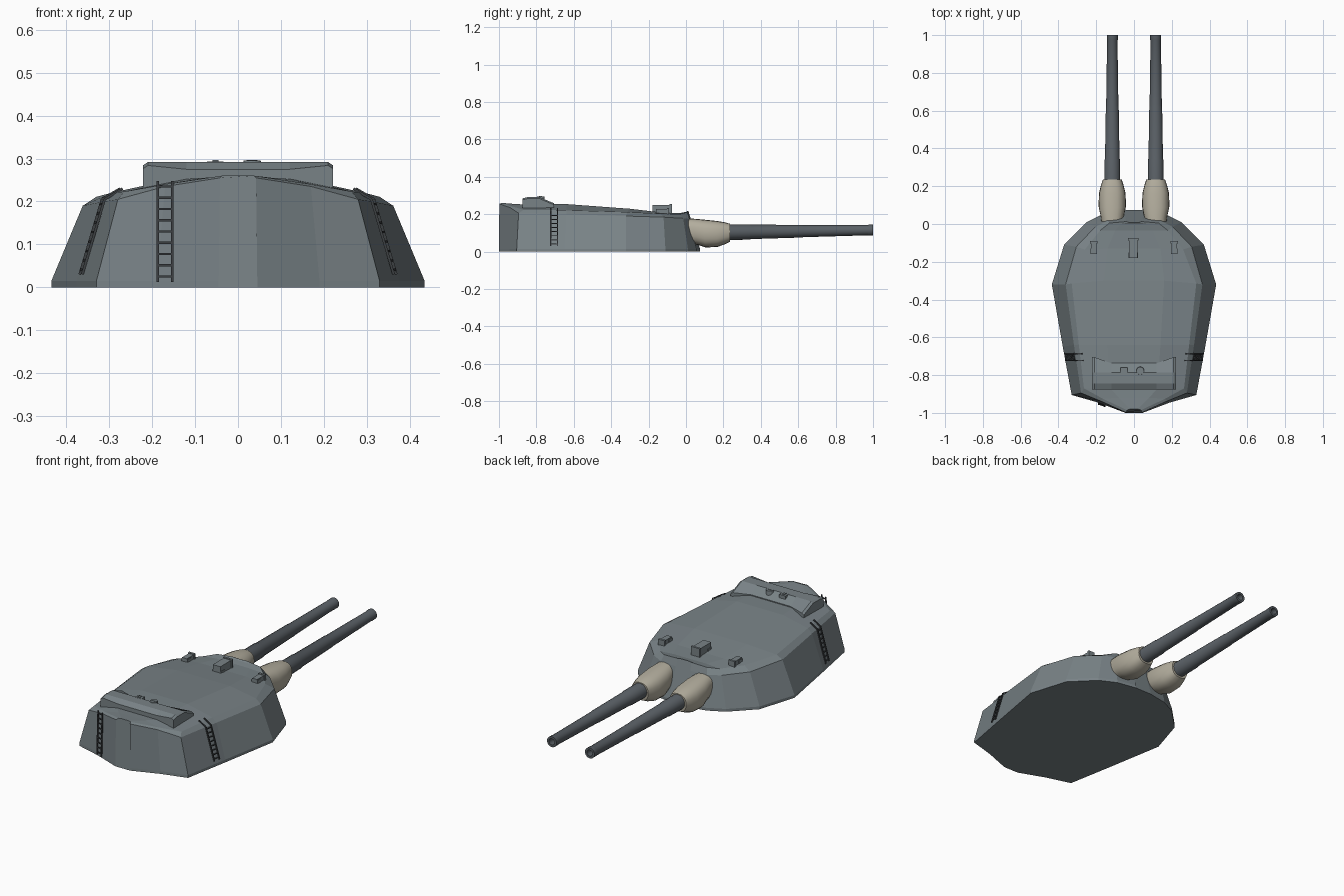
import bpy, bmesh, math
from mathutils import Vector

if "Cube" in bpy.data.objects:
    bpy.data.objects.remove(bpy.data.objects["Cube"])


def mat(name, r, g, b):
    m = bpy.data.materials.new(name)
    m.diffuse_color = (r, g, b, 1)
    m.use_nodes = True
    m.node_tree.nodes["Principled BSDF"].inputs["Base Color"].default_value = m.diffuse_color
    return m


STEEL = mat("steel_grey", 0.19, 0.225, 0.24)
GUN = mat("gun_grey", 0.10, 0.115, 0.13)
CANVAS = mat("canvas", 0.45, 0.42, 0.34)
DARK = mat("ladder_dark", 0.045, 0.05, 0.055)


def finish(bm, name, material, smooth=False):
    bmesh.ops.recalc_face_normals(bm, faces=bm.faces[:])
    me = bpy.data.meshes.new(name)
    bm.to_mesh(me)
    bm.free()
    me.materials.append(material)
    ob = bpy.data.objects.new(name, me)
    bpy.context.collection.objects.link(ob)
    if smooth:
        bpy.ops.object.select_all(action='DESELECT')
        bpy.context.view_layer.objects.active = ob
        ob.select_set(True)
        bpy.ops.object.shade_smooth_by_angle(angle=math.radians(35))
    return ob


def loft(name, rings, material, smooth=False):
    """Skin closed rings of equal point count and cap both ends."""
    bm = bmesh.new()
    rows = [[bm.verts.new(p) for p in ring] for ring in rings]
    n = len(rows[0])
    for a, b in zip(rows, rows[1:]):
        for i in range(n):
            j = (i + 1) % n
            bm.faces.new((a[i], a[j], b[j], b[i]))
    bm.faces.new(rows[0])
    bm.faces.new(rows[-1][::-1])
    return finish(bm, name, material, smooth)


def add_box(bm, x0, x1, y0, y1, z0, z1):
    vs = bmesh.ops.create_cube(bm, size=1)['verts']
    for v in vs:
        v.co = Vector(((x0 + x1) / 2 + v.co.x * (x1 - x0),
                       (y0 + y1) / 2 + v.co.y * (y1 - y0),
                       (z0 + z1) / 2 + v.co.z * (z1 - z0)))


def add_bar(bm, a, b, t):
    """Square bar between two points."""
    a, b = Vector(a), Vector(b)
    d = b - a
    q = d.to_track_quat('Z', 'Y')
    for v in bmesh.ops.create_cube(bm, size=1)['verts']:
        v.co = (a + b) / 2 + q @ Vector((v.co.x * t, v.co.y * t, v.co.z * d.length))


# Armoured gunhouse: stations run rear to front
# (base x,y) (wall top x,y,z) (roof edge x,y,z) (inner roof x,y,z)
stations = [
    ((.045, -1.0), (.042, -.998, .255), (.038, -.985, .26), (.02, -.98, .26)),
    ((.19, -.945), (.17, -.94, .235), (.165, -.925, .241), (.08, -.92, .255)),
    ((.33, -.905), (.28, -.895, .205), (.265, -.87, .223), (.125, -.87, .252)),
    ((.377, -.65), (.318, -.64, .199), (.292, -.64, .221), (.14, -.64, .254)),
    ((.435, -.32), (.362, -.32, .19), (.33, -.315, .211), (.16, -.3, .229)),
    ((.37, -.11), (.305, -.12, .184), (.26, -.135, .203), (.14, -.13, .209)),
    ((.25, .01), (.205, -.015, .178), (.18, -.035, .2), (.1, -.035, .206)),
    ((.16, .055), (.14, .018, .176), (.13, .005, .21), (.07, 0, .212)),
    ((.05, .075), (.045, .025, .176), (.04, .013, .216), (.025, .008, .217)),
]
rings = []
for base, wall, edge, inner in stations:
    half = [(*base, 0), (*base, .015), wall, edge, inner]
    rings.append(half + [(-x, y, z) for x, y, z in reversed(half)])
loft("gunhouse", rings, STEEL)

# Rangefinder housing across the rear roof, with its front edge set back mid-way
rings = []
for x, front, drop in ((-.222, -.705, .008), (-.21, -.705, 0), (-.12, -.737, 0),
                       (.12, -.737, 0), (.21, -.705, 0), (.222, -.705, .008)):
    back_z = .284 if abs(x) > .15 else .275
    rings.append([(x, -.875, .2), (x, -.875, back_z - drop), (x, -.845, .292 - drop),
                  (x, -.785, .292 - drop), (x, front, .258 - drop), (x, front, .2)])
loft("rangefinder_housing", rings, STEEL)

# Two small hatches on the housing
bm = bmesh.new()
add_box(bm, -.072, -.034, -.79, -.76, .27, .293)
add_box(bm, -.06, -.046, -.785, -.77, .29, .297)
finish(bm, "square_hatch", STEEL)
bm = bmesh.new()
for v in bmesh.ops.create_cone(bm, cap_ends=True, segments=16, radius1=.022,
                               radius2=.02, depth=.026)['verts']:
    v.co += Vector((.033, -.777, .282))
add_box(bm, .02, .046, -.781, -.773, .29, .297)
finish(bm, "round_hatch", STEEL)


# Sighting hoods on the forward roof: body plus flared front frame
def hood(name, x, w, y0, y1, z0, z1):
    bm = bmesh.new()
    add_box(bm, x - w / 2, x + w / 2, y0, y1, z0, z1)
    add_box(bm, x - w / 2 - .004, x + w / 2 + .004, y1 - .012, y1, z0, z1 + .004)
    add_box(bm, x - w / 2 - .003, x + w / 2 + .003, y0, y0 + .03, z0, z0 + .028)
    finish(bm, name, STEEL)


hood("sight_hood_centre", -.004, .046, -.18, -.075, .195, .25)
for s, side in ((-1, "left"), (1, "right")):
    hood("sight_hood_" + side, s * .213, .03, -.16, -.09, .195, .228)


def oval(cx, y, cz, rx, rz, n, power=1.0, lean=0.0):
    pts = []
    for i in range(n):
        c, s = math.cos(2 * math.pi * i / n), math.sin(2 * math.pi * i / n)
        c = math.copysign(abs(c) ** power, c)
        s = math.copysign(abs(s) ** power, s)
        pts.append((cx + rx * c, y - lean * s, cz + rz * s))
    return pts


for s, side in ((-1, "left"), (1, "right")):
    cx = s * .115
    # Gun barrel, slightly drooped at the root, with hollow muzzle
    prof = [(0, .043), (.34, .041), (.345, .0385), (.62, .034), (.625, .0325), (.97, .0275),
            (.975, .029), (1.0, .029), (1.0, .017), (.9, .017)]
    loft("barrel_" + side,
         [oval(cx, y, .1 + .015 * y, r, r, 20) for y, r in prof], GUN, True)
    # Canvas blast bag, (y, half width, low z, high z, backward lean of the top)
    bag = [(.0, .056, .045, .178, .02), (.045, .062, .036, .177, .018),
           (.095, .073, .022, .172, .01), (.165, .07, .025, .164, .003),
           (.205, .06, .038, .157, 0), (.235, .05, .053, .149, 0)]
    loft("blast_bag_" + side,
         [oval(cx, y, (a + b) / 2, w, (b - a) / 2, 20, .82, l) for y, w, a, b, l in bag],
         CANVAS, True)


# Ladders: two rails following a path, rungs along the straight part
def ladder(name, path, across, rungs):
    bm = bmesh.new()
    a = Vector(across)
    path = [Vector(p) for p in path]
    for k in (-1, 1):
        for p, q in zip(path, path[1:]):
            add_bar(bm, p + a * k, q + a * k, .006)
    for i in range(rungs):
        p = path[0].lerp(path[1], (i + .5) / rungs)
        add_bar(bm, p - a, p + a, .005)
    finish(bm, name, DARK)


ladder("rear_ladder", [(-.17, -.961, .012), (-.17, -.952, .248)], (.017, -.006, 0), 9)
for s, side in ((-1, "left"), (1, "right")):
    ladder("side_ladder_" + side,
           [(s * .366, -.705, .03), (s * .314, -.705, .205), (s * .272, -.705, .23)],
           (s * .003, .018, 0), 8)
